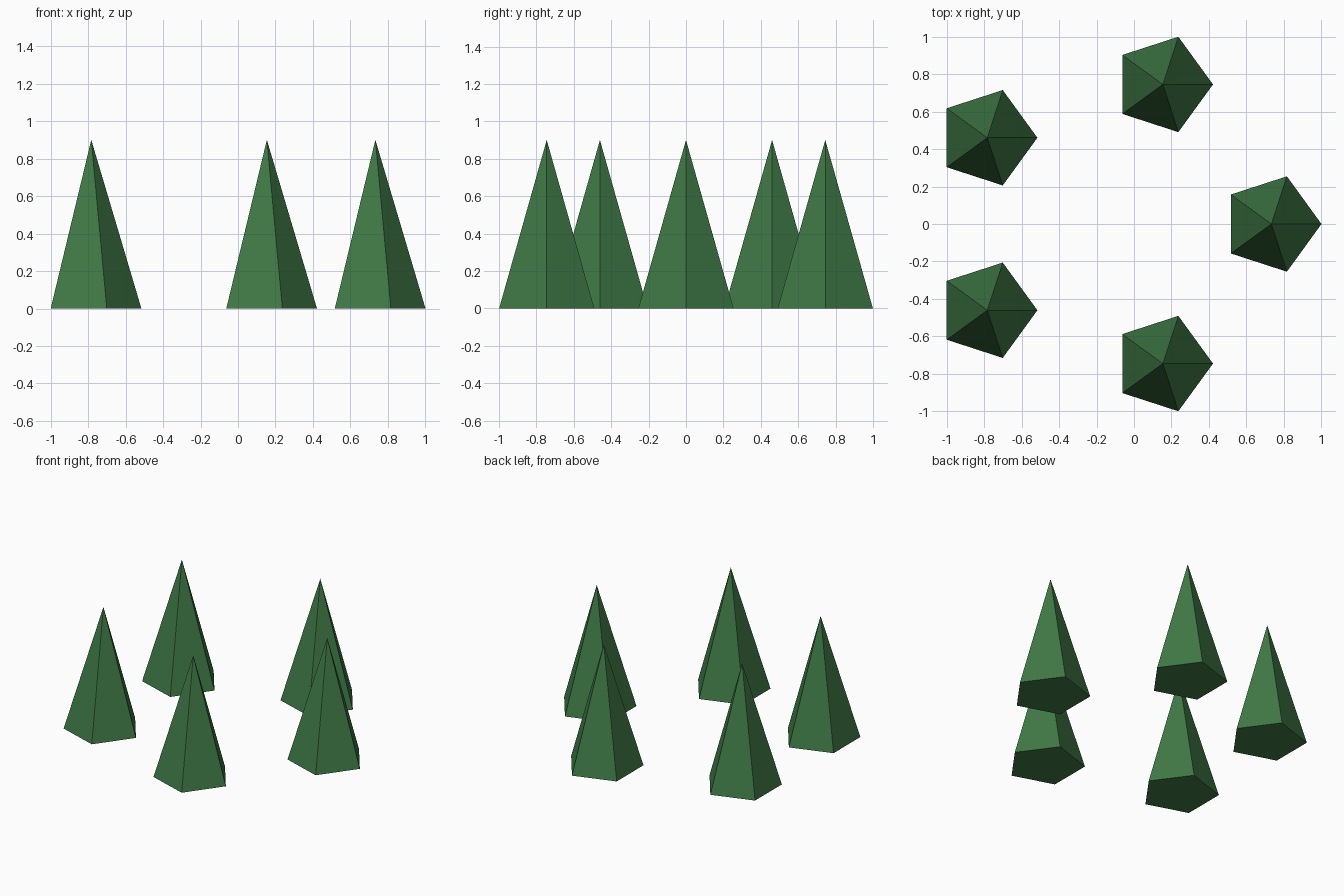
import bpy
from math import cos, sin, tau, pi

if "Cube" in bpy.data.objects:
    bpy.data.objects.remove(bpy.data.objects["Cube"])

COUNT = 5
CONE_RADIUS = 0.2675
HEIGHT = 0.9
RING_X, RING_Y, RING_CENTRE_X = 0.838, 0.783, -0.105

green = bpy.data.materials.new("tree_green")
green.diffuse_color = (0.05, 0.19, 0.06, 1.0)
green.use_nodes = True
green.node_tree.nodes["Principled BSDF"].inputs["Base Color"].default_value = green.diffuse_color

# Five-sided pointed trees, standing in a slightly stretched ring
for i in range(COUNT):
    angle = tau * i / COUNT
    bpy.ops.mesh.primitive_cone_add(
        vertices=5, radius1=CONE_RADIUS, radius2=0, depth=HEIGHT,
        location=(RING_CENTRE_X + RING_X * cos(angle), RING_Y * sin(angle), HEIGHT / 2),
        rotation=(0, 0, -pi / 2))  # one base corner points to +x
    tree = bpy.context.object
    tree.name = f"tree_{i + 1}"
    tree.data.materials.append(green)
